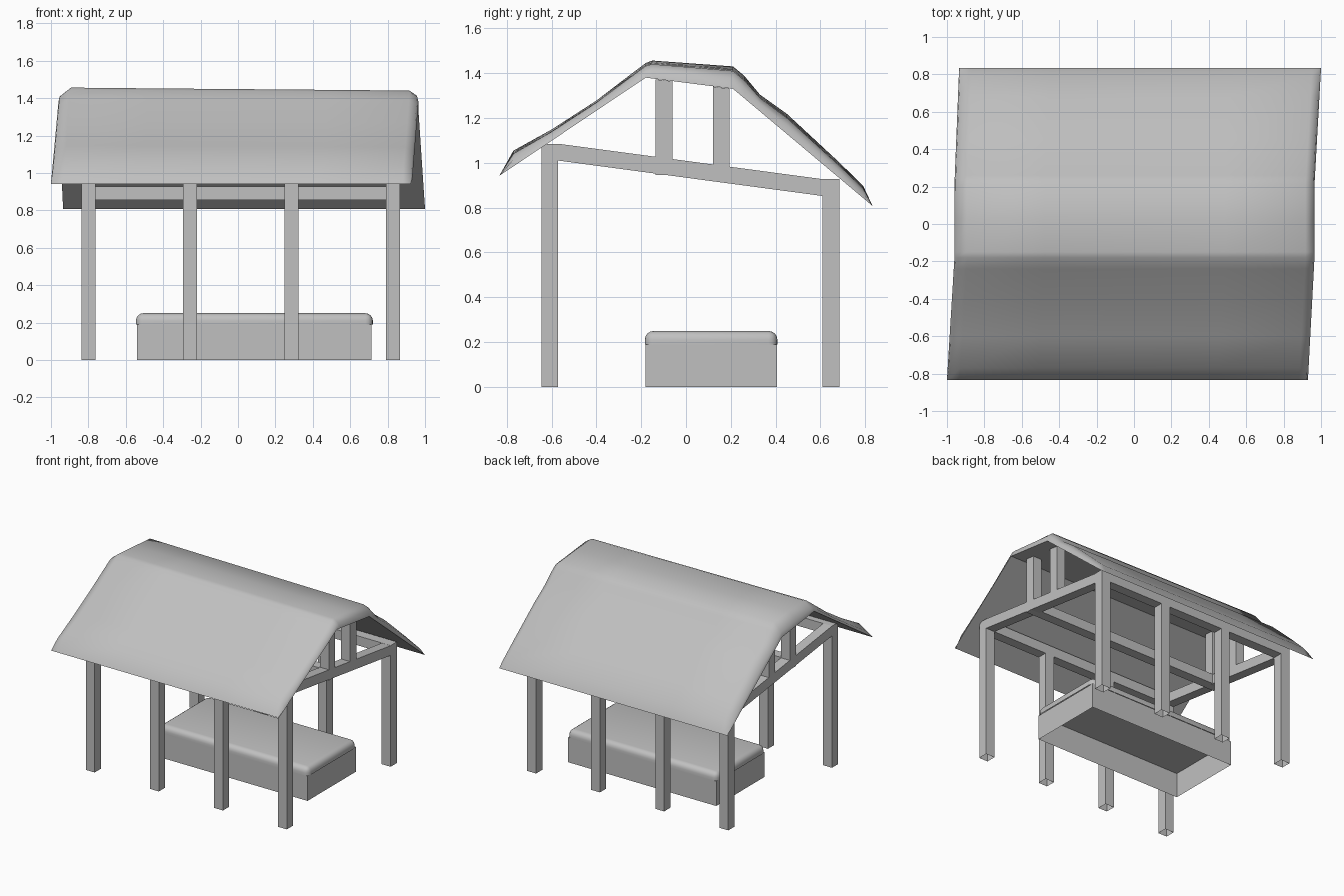
import bpy, bmesh, math

if "Cube" in bpy.data.objects:
    bpy.data.objects.remove(bpy.data.objects["Cube"], do_unlink=True)

grey = bpy.data.materials.new("plain_grey")
grey.use_nodes = True
grey.diffuse_color = (0.53, 0.53, 0.53, 1)
grey.node_tree.nodes["Principled BSDF"].inputs["Base Color"].default_value = (0.53, 0.53, 0.53, 1)


def finish(name, bm, smooth=None):
    """Turn a bmesh into a named, coloured object."""
    mesh = bpy.data.meshes.new(name)
    bm.to_mesh(mesh)
    bm.free()
    mesh.materials.append(grey)
    ob = bpy.data.objects.new(name, mesh)
    bpy.context.collection.objects.link(ob)
    if smooth:
        bpy.ops.object.select_all(action="DESELECT")
        ob.select_set(True)
        bpy.context.view_layer.objects.active = ob
        bpy.ops.object.shade_smooth_by_angle(angle=math.radians(smooth))
    return ob


def box(name, x, y, z, drop=0.0, open_bottom=False, bevel=0.0):
    """Box between limits; drop lowers the +y end to make it slope."""
    bm = bmesh.new()
    bmesh.ops.create_cube(bm, size=1)
    for v in bm.verts:
        px, py, pz = (lim[c > 0] for lim, c in zip((x, y, z), v.co))
        v.co = (px, py, pz - (drop if py == y[1] else 0))
    bm.normal_update()
    if open_bottom:
        bmesh.ops.delete(bm, geom=[f for f in bm.faces if f.normal.z < -0.9], context="FACES")
    if bevel:
        edges = [e for e in bm.edges if max(v.co.z for v in e.verts) > z[1] - 0.001]
        bmesh.ops.bevel(bm, geom=edges, offset=bevel, segments=4, profile=0.5, affect="EDGES")
    return finish(name, bm, 80 if bevel else None)


def grid(name, rows, smooth=None):
    """Skin a grid of points with quads."""
    bm = bmesh.new()
    rows = [[bm.verts.new(p) for p in row] for row in rows]
    for a, b in zip(rows, rows[1:]):
        for i in range(len(a) - 1):
            bm.faces.new((a[i], a[i + 1], b[i + 1], b[i]))
    return finish(name, bm, smooth)


W = 0.075
POSTS = (-0.8, -0.257, 0.287, 0.828)
FRONT, BACK = (-0.645, -0.57), (0.61, 0.685)
STRUT_FRONT, STRUT_BACK = (-0.135, -0.06), (0.12, 0.195)


def around(c):
    return (c - W / 2, c + W / 2)


# Two rows of posts
for i, x in enumerate(POSTS):
    box(f"front_post_{i + 1}", around(x), FRONT, (0, 1.085), open_bottom=True)
    box(f"back_post_{i + 1}", around(x), BACK, (0, 0.928), open_bottom=True)

# Long beams joining the posts, and one along the middle
length = (POSTS[0] - W / 2, POSTS[-1] + W / 2)
box("front_beam", length, FRONT, (1.01, 1.085))
box("back_beam", length, BACK, (0.855, 0.928))
box("middle_beam", length, STRUT_FRONT, (0.945, 1.02))

# Sloping end beams with short upright struts
for side, x in (("right", POSTS[0]), ("left", POSTS[-1])):
    box(f"{side}_end_beam", around(x), (FRONT[1], BACK[0]), (1.01, 1.085), drop=0.158)
    box(f"{side}_front_strut", around(x), STRUT_FRONT, (0.98, 1.372), drop=0.008)
    box(f"{side}_back_strut", around(x), STRUT_BACK, (0.95, 1.34), drop=0.01)

# Bed base and hollow rounded mattress
box("bed_base", (-0.54, 0.715), (-0.18, 0.405), (0, 0.19), open_bottom=True)
box("mattress", (-0.546, 0.721), (-0.184, 0.408), (0.19, 0.25), open_bottom=True, bevel=0.04)

# Roof outline (y, z, right end, left end) and how far the top swells above it
EDGE = ((-0.833, 0.942, -1.0, 0.93), (-0.18, 1.38, -0.96, 0.965),
        (0.21, 1.33, -0.96, 0.965), (0.833, 0.807, -0.935, 1.0))
SWELL = ((-0.833, 0), (-0.77, 0.07), (-0.6, 0.05), (-0.4, 0.045), (-0.24, 0.06),
         (-0.18, 0.065), (-0.15, 0.08), (0.03, 0.09), (0.21, 0.1), (0.26, 0.1),
         (0.33, 0.075), (0.45, 0.09), (0.68, 0.07), (0.79, 0.055), (0.833, 0))
# Each column: how far along the roof, and its share of the swell
COLUMNS = ((0, 0), (0.003, 0.4), (0.035, 1), (0.25, 0.95), (0.5, 0.9),
           (0.75, 0.85), (0.975, 0.8), (0.996, 0.45), (1, 0))


def edge_at(y):
    for a, b in zip(EDGE, EDGE[1:]):
        if y <= b[0]:
            t = (y - a[0]) / (b[0] - a[0])
            return [p + (q - p) * t for p, q in zip(a, b)][1:]


# Flat boards underneath, draped covering on top
grid("roof_underside", [[(left, y, z), (right, y, z)] for y, z, right, left in EDGE])
top = []
for y, bulge in SWELL:
    z, right, left = edge_at(y)
    top.append([(right + (left - right) * t, y, z + bulge * k) for t, k in COLUMNS])
grid("roof_top", top, 80)
